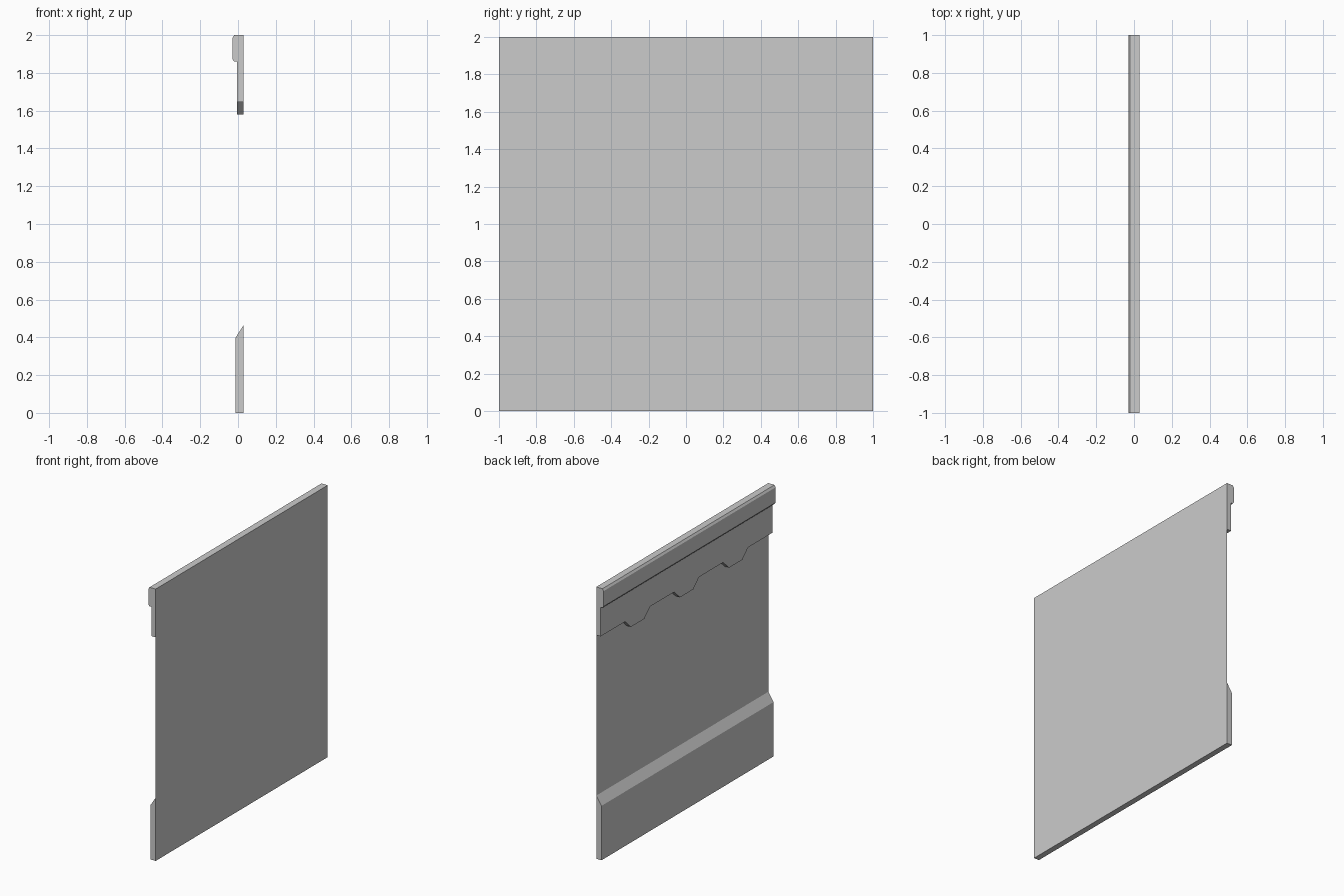
import bpy
import bmesh
from mathutils import Vector

cube = bpy.data.objects.get("Cube")
if cube:
    bpy.data.objects.remove(cube, do_unlink=True)

WALL = 0.03      # x of the flat wall sheet
HALF = 1.0       # half length along y
TOP = 2.0

grey = bpy.data.materials.new("plain_grey")
grey.use_nodes = True
colour = (0.6, 0.6, 0.6, 1)
grey.diffuse_color = colour
grey.node_tree.nodes["Principled BSDF"].inputs["Base Color"].default_value = colour


def extruded(name, outline, offset=None, open_back=False):
    """Make an object from an outline, swept along offset if one is given."""
    bm = bmesh.new()
    face = bm.faces.new([bm.verts.new(p) for p in outline])
    if offset:
        swept = bmesh.ops.extrude_face_region(bm, geom=[face], use_keep_orig=True)
        verts = [g for g in swept["geom"] if isinstance(g, bmesh.types.BMVert)]
        bmesh.ops.translate(bm, verts=verts, vec=Vector(offset))
        bmesh.ops.recalc_face_normals(bm, faces=bm.faces)
    if open_back:
        # the wall sheet already closes this side
        back = [f for f in bm.faces if all(abs(v.co.x - WALL) < 1e-5 for v in f.verts)]
        bmesh.ops.delete(bm, geom=back, context="FACES")
    mesh = bpy.data.meshes.new(name)
    bm.to_mesh(mesh)
    bm.free()
    mesh.materials.append(grey)
    obj = bpy.data.objects.new(name, mesh)
    bpy.context.collection.objects.link(obj)
    return obj


def moulding(name, profile, open_back=False):
    """Sweep an x-z profile along the whole wall."""
    return extruded(name, [(x, -HALF, z) for x, z in profile], (0, 2 * HALF, 0), open_back)


# Flat wall sheet, facing +x
extruded("wall_sheet", [(WALL, -HALF, 0), (WALL, HALF, 0),
                        (WALL, HALF, TOP), (WALL, -HALF, TOP)])

# Skirting with a sloped top
moulding("skirting", [(WALL, 0), (-0.012, 0), (-0.012, 0.4), (WALL, 0.465)], True)

# Upper panel with three tapered teeth along its lower edge
FACE, EDGE, TOOTH = -0.005, 1.645, 1.58
lower = [(-HALF, EDGE)]
for centre in (-0.57, 0, 0.57):
    lower += [(centre - 0.145, EDGE), (centre - 0.077, TOOTH),
              (centre + 0.077, TOOTH), (centre + 0.145, EDGE)]
lower.append((HALF, EDGE))
outline = lower + [(HALF, TOP), (-HALF, TOP)]
extruded("toothed_panel", [(FACE, y, z) for y, z in outline], (WALL - FACE, 0, 0), True)

# Top rail with chamfered outer corners
moulding("top_rail", [(FACE, TOP), (-0.02, TOP), (-0.03, 1.985),
                      (-0.03, 1.873), (-0.02, 1.86), (FACE, 1.86)])
